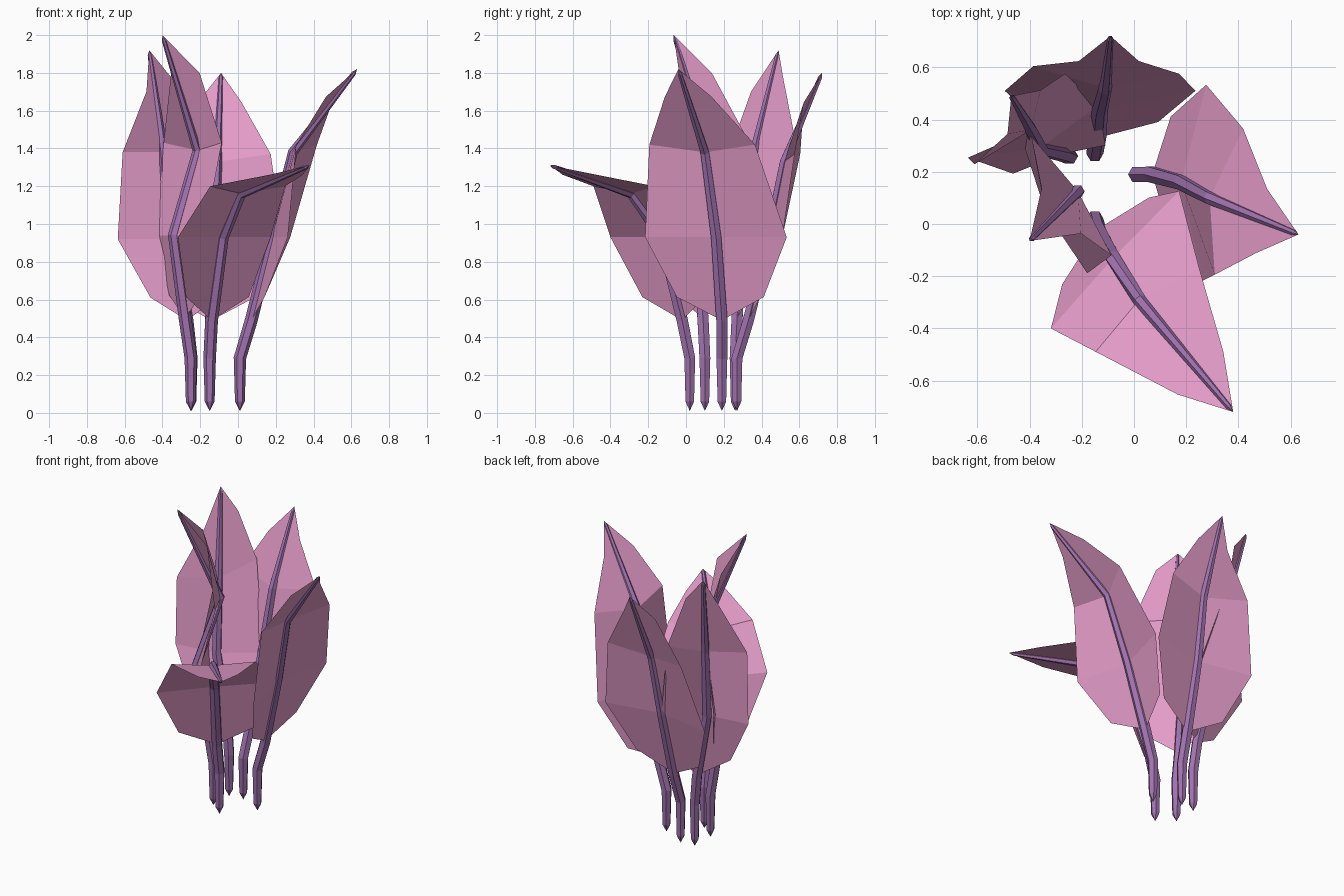
import bpy, bmesh
from math import sin, cos, pi, radians
from mathutils import Vector

if "Cube" in bpy.data.objects:
    bpy.data.objects.remove(bpy.data.objects["Cube"])


def material(name, color):
    m = bpy.data.materials.new(name)
    m.diffuse_color = (*color, 1)
    m.use_nodes = True
    m.node_tree.nodes["Principled BSDF"].inputs["Base Color"].default_value = m.diffuse_color
    return m


PINK = material("blade_pink", (0.80, 0.34, 0.60))
PURPLE = material("rib_purple", (0.36, 0.17, 0.43))


def finish(bm, name, mat):
    mesh = bpy.data.meshes.new(name)
    bm.to_mesh(mesh)
    bm.free()
    mesh.materials.append(mat)
    bpy.context.collection.objects.link(bpy.data.objects.new(name, mesh))


def rib(name, path, radii, sides=6):
    """Tapered tube, pointed at both ends."""
    bm = bmesh.new()
    rings = []
    for i, (p, r) in enumerate(zip(path, radii)):
        if r == 0:
            rings.append([bm.verts.new(p)] * sides)
            continue
        t = (path[i + 1] - path[i - 1]).normalized()
        u = t.cross(Vector((0, 1, 0))).normalized()
        v = t.cross(u)
        rings.append([bm.verts.new(p + r * (u * cos(2 * pi * k / sides) + v * sin(2 * pi * k / sides)))
                      for k in range(sides)])
    for a, b in zip(rings, rings[1:]):
        for k in range(sides):
            j = (k + 1) % sides
            bm.faces.new(dict.fromkeys((a[k], a[j], b[j], b[k])))
    bmesh.ops.recalc_face_normals(bm, faces=bm.faces)
    finish(bm, name, PURPLE)


def leaf(name, base, spine, rows, tilt=0):
    """spine: blade start, widest, shoulder, tip; rows: (side angle, span, outward fold)."""
    s = [Vector(p) for p in spine]
    x, y = base
    path = [Vector((x, y, 0.01)), Vector((x, y, 0.06)), Vector((x, y, 0.29))] + s
    path.insert(-1, s[2].lerp(s[3], 0.95))
    rib(name + "_rib", path, (0, 0.026, 0.033, 0.034, 0.031, 0.026, 0.012, 0))

    # blade folded along the rib, three quads on each side
    centres = [s[0].lerp(s[1], 0.28), s[1], s[2] + Vector((0, 0, 0.04)), s[2].lerp(s[3], 0.67)]
    bm = bmesh.new()
    mid = [bm.verts.new(p) for p in s]
    for side in (-1, 1):
        edge = []
        for i, (c, (angle, span, fold)) in enumerate(zip(centres, rows)):
            a = radians(angle)
            along, out = Vector((cos(a), sin(a), 0)), Vector((sin(a), -cos(a), 0))
            p = c + along * side * span / 2 + out * fold
            p.z += tilt * side * (i >= 2)
            edge.append(bm.verts.new(p))
        for i in range(3):
            f = [mid[i], edge[i], edge[i + 1], mid[i + 1]]
            bm.faces.new(f if side < 0 else f[::-1])
    bmesh.ops.recalc_face_normals(bm, faces=bm.faces)
    finish(bm, name + "_blade", PINK)


# five leaves around the clump
leaf("front_leaf", (-0.15, 0.02),
     [(-0.14, -0.02, 0.49), (-0.08, -0.13, 0.93), (0.02, -0.29, 1.16), (0.38, -0.72, 1.31)],
     [(45, 0.47, 0.02), (47, 0.72, 0.01), (39, 0.51, 0.05), (43, 0.24, -0.01)])
leaf("right_leaf", (0.01, 0.19),
     [(0.07, 0.19, 0.49), (0.18, 0.16, 0.93), (0.29, 0.10, 1.38), (0.63, -0.04, 1.82)],
     [(90, 0.46, 0.04), (89, 0.75, 0.09), (79, 0.57, 0.075), (80, 0.25, -0.03)])
leaf("back_leaf", (-0.15, 0.27),
     [(-0.14, 0.33, 0.49), (-0.13, 0.44, 0.93), (-0.11, 0.52, 1.33), (-0.09, 0.72, 1.80)],
     [(180, 0.46, 0.03), (180, 0.73, 0.07), (177, 0.56, 0.07), (180, 0.23, -0.03)])
leaf("back_left_leaf", (-0.247, 0.26),
     [(-0.27, 0.27, 0.49), (-0.36, 0.29, 0.92), (-0.395, 0.36, 1.38), (-0.47, 0.49, 1.92)],
     [(197, 0.37, -0.03), (202, 0.54, 0.07), (225, 0.49, 0.06), (233, 0.21, -0.03)], -0.04)
leaf("left_leaf", (-0.25, 0.10),
     [(-0.28, 0.09, 0.50), (-0.34, 0.05, 0.94), (-0.215, 0.125, 1.39), (-0.40, -0.065, 2.0)],
     [(301, 0.33, -0.02), (296, 0.57, -0.04), (304, 0.55, 0.03), (311, 0.23, -0.08)])
